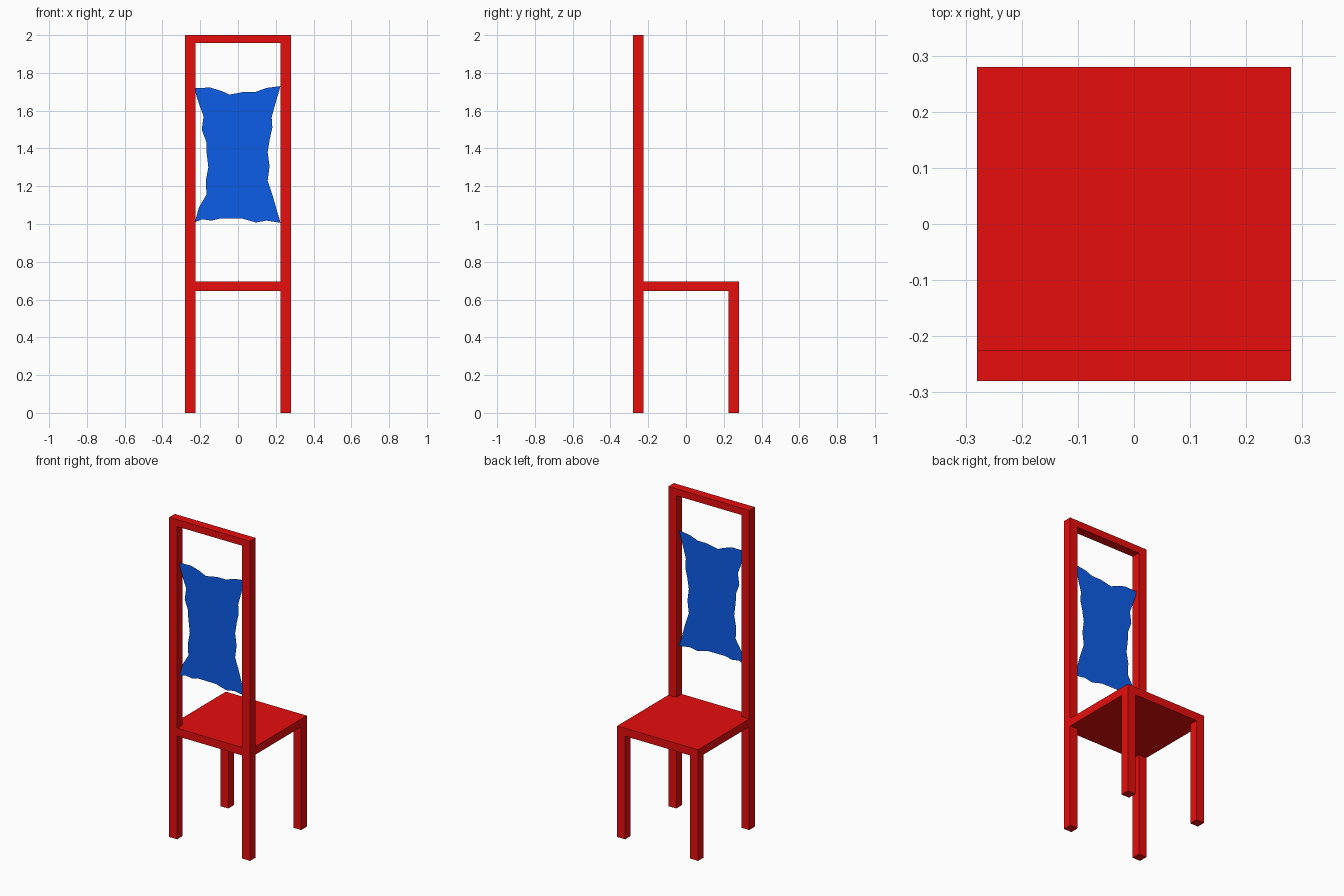
import bpy

if "Cube" in bpy.data.objects:
    bpy.data.objects.remove(bpy.data.objects["Cube"])

H = 0.28        # half width and half depth of the chair
T = 0.055       # post thickness
SEAT = (0.645, 0.695)
RAIL = 1.957


def material(name, color):
    m = bpy.data.materials.new(name)
    m.diffuse_color = (*color, 1)
    m.use_nodes = True
    m.node_tree.nodes["Principled BSDF"].inputs["Base Color"].default_value = m.diffuse_color
    return m


red = material("red_paint", (0.8, 0.004, 0.004))
blue = material("blue_cloth", (0.004, 0.11, 0.8))


def mesh_object(name, verts, faces, mat):
    me = bpy.data.meshes.new(name)
    me.from_pydata(verts, [], faces)
    me.update()
    me.materials.append(mat)
    ob = bpy.data.objects.new(name, me)
    bpy.context.collection.objects.link(ob)
    return ob


def box(name, x, y, z):
    """Box between (min, max) pairs on each axis."""
    verts = [(i, j, k) for i in x for j in y for k in z]
    faces = [(0, 1, 3, 2), (4, 6, 7, 5), (0, 4, 5, 1),
             (2, 3, 7, 6), (0, 2, 6, 4), (1, 5, 7, 3)]
    return mesh_object(name, verts, faces, red)


back = (-H, -H + T)
far = (H - T, H)

# seat and top rail
box("seat", (-H, H), (-H, H), SEAT)
box("top_rail", (-H, H), back, (RAIL, 2.0))

# legs under the seat, backrest posts above it
for side, x in (("left", (-H, -H + T)), ("right", (H - T, H))):
    box(f"{side}_backrest_leg", x, back, (0, SEAT[0]))
    box(f"{side}_seat_leg", x, far, (0, SEAT[0]))
    box(f"{side}_backrest_post", x, back, (SEAT[1], RAIL))

# stretched cloth with a ragged outline, hung by its corners between the posts
outline = [
    # bottom edge, left to right
    (-0.228, 1.01), (-0.188, 1.025), (-0.14, 1.018), (-0.095, 1.029),
    (0.025, 1.028), (0.095, 1.008), (0.15, 1.018), (0.225, 1.007),
    # right edge, upwards
    (0.203, 1.08), (0.185, 1.145), (0.157, 1.23), (0.167, 1.305),
    (0.157, 1.38), (0.168, 1.45), (0.182, 1.51), (0.178, 1.565),
    (0.2, 1.645), (0.225, 1.73),
    # top edge, right to left
    (0.15, 1.72), (0.095, 1.7), (0.035, 1.7), (-0.045, 1.685),
    (-0.085, 1.703), (-0.145, 1.722), (-0.233, 1.72),
    # left edge, downwards
    (-0.208, 1.64), (-0.182, 1.57), (-0.192, 1.5), (-0.168, 1.435),
    (-0.168, 1.395), (-0.157, 1.3), (-0.17, 1.23), (-0.167, 1.155),
    (-0.207, 1.088),
]
mesh_object("backrest_cloth", [(x, -H + T / 2, z) for x, z in outline],
            [tuple(range(len(outline)))], blue)
